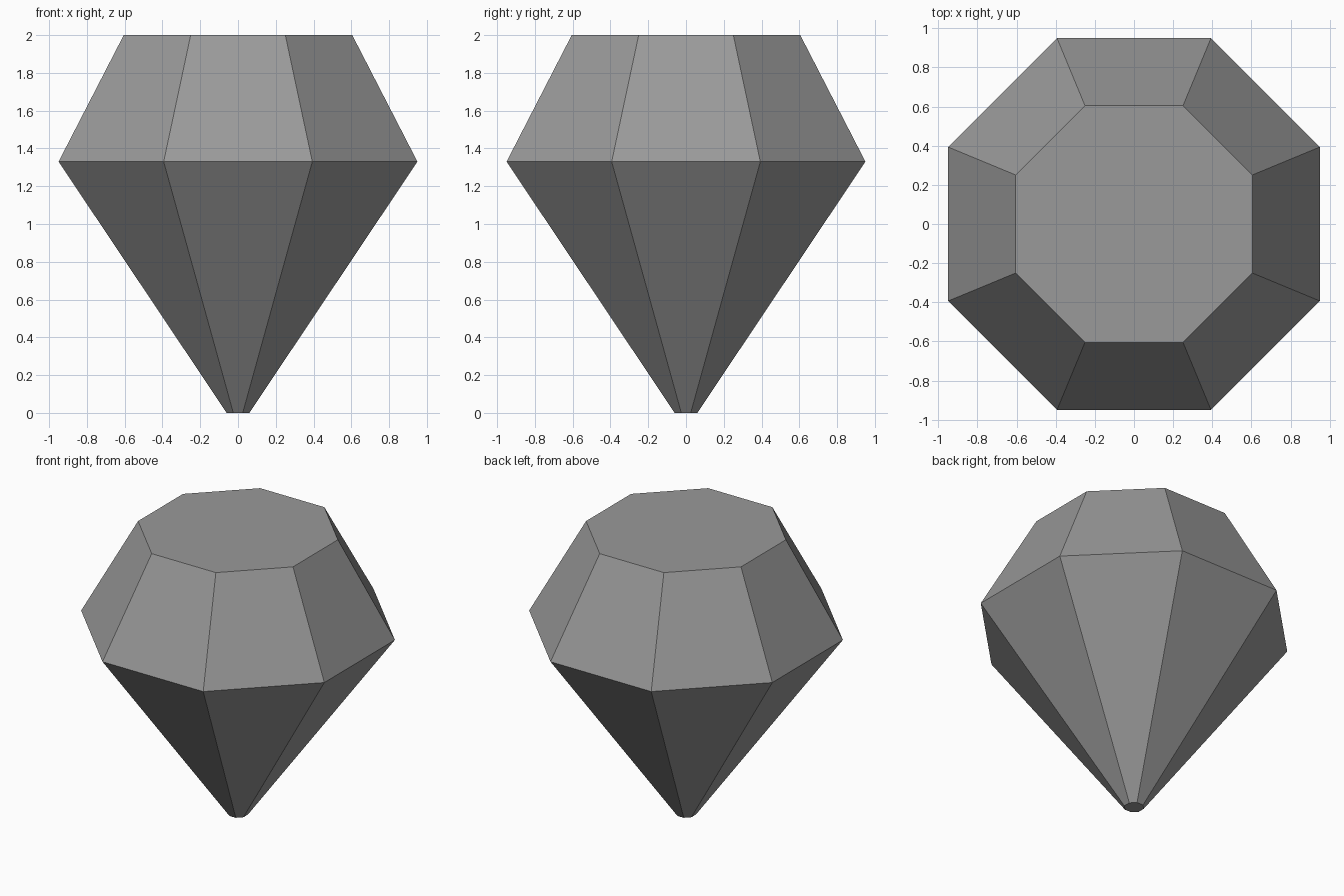
import bpy
import bmesh
from math import cos, sin, pi

cube = bpy.data.objects.get("Cube")
if cube:
    bpy.data.objects.remove(cube, do_unlink=True)

SIDES = 8
# (distance from axis to side middle, height): culet, girdle, table
PROFILE = [(0.06, 0.0), (0.95, 1.33), (0.605, 2.0)]

# Single grey material
grey = bpy.data.materials.new("gem_grey")
grey.use_nodes = True
colour = (0.32, 0.32, 0.32, 1.0)
grey.diffuse_color = colour
grey.node_tree.nodes["Principled BSDF"].inputs["Base Color"].default_value = colour

# Rings of the octagonal gem, flat sides facing the axes
bm = bmesh.new()
rings = []
for apothem, z in PROFILE:
    r = apothem / cos(pi / SIDES)
    angles = [(i + 0.5) * 2 * pi / SIDES for i in range(SIDES)]
    rings.append([bm.verts.new((r * cos(a), r * sin(a), z)) for a in angles])

# Pavilion and crown facets
for low, high in zip(rings, rings[1:]):
    for i in range(SIDES):
        j = (i + 1) % SIDES
        bm.faces.new((low[i], low[j], high[j], high[i]))

# Culet and table caps
bm.faces.new(rings[0][::-1])
bm.faces.new(rings[-1])

mesh = bpy.data.meshes.new("gem")
bm.to_mesh(mesh)
bm.free()
mesh.materials.append(grey)
gem = bpy.data.objects.new("gem", mesh)
bpy.context.collection.objects.link(gem)
